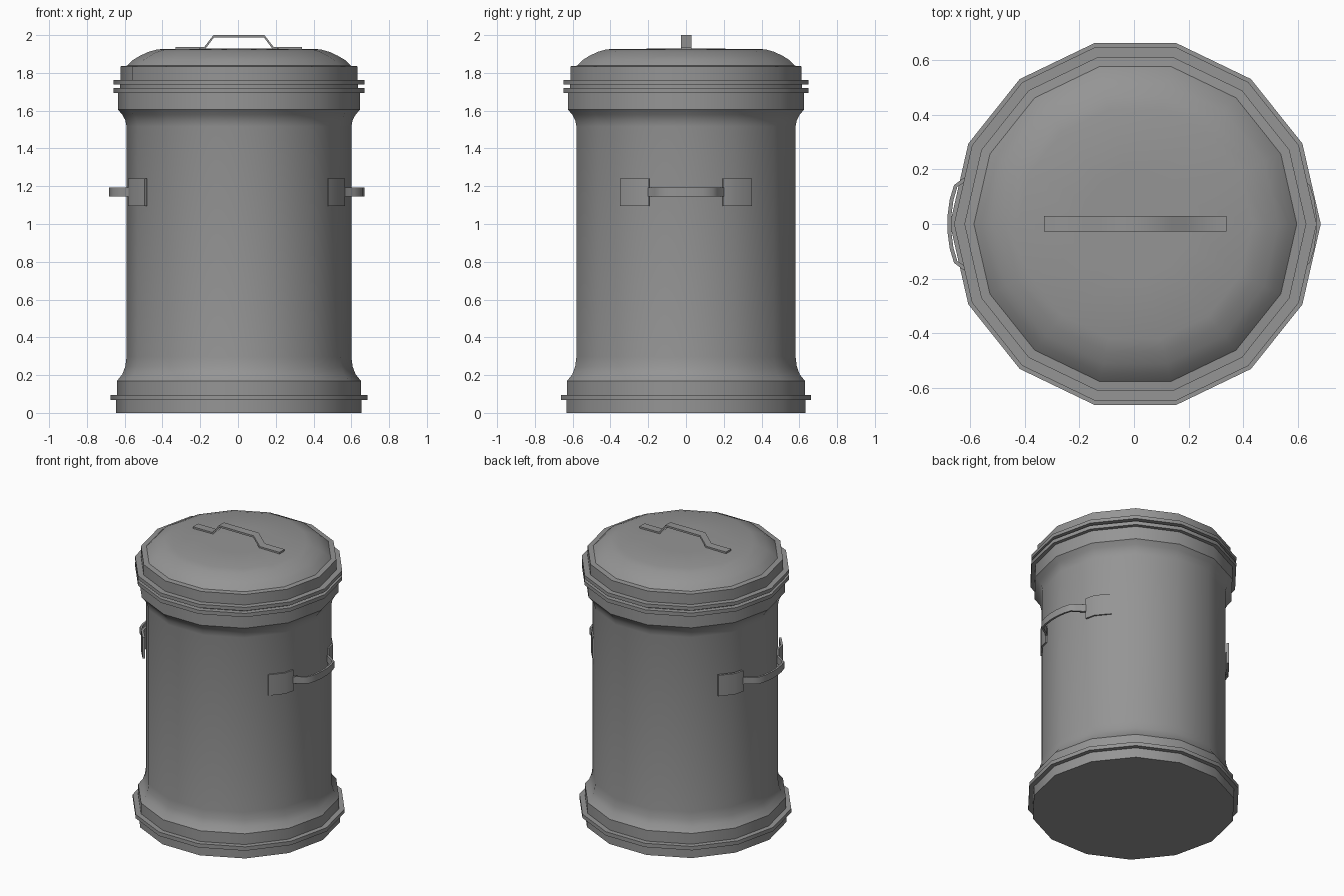
import bpy, bmesh, math
from mathutils import Vector

if "Cube" in bpy.data.objects:
    bpy.data.objects.remove(bpy.data.objects["Cube"])

SIDES = 14
SHIFT = 0.005  # left handle sticks out further, so the can sits slightly right

metal = bpy.data.materials.new("dark_grey")
metal.diffuse_color = (0.3, 0.3, 0.3, 1)
metal.use_nodes = True
metal.node_tree.nodes["Principled BSDF"].inputs["Base Color"].default_value = metal.diffuse_color


def finish(name, bm, angle):
    bmesh.ops.recalc_face_normals(bm, faces=bm.faces[:])
    bmesh.ops.translate(bm, verts=bm.verts[:], vec=(SHIFT, 0, 0))
    me = bpy.data.meshes.new(name)
    bm.to_mesh(me)
    bm.free()
    me.shade_smooth()
    me.set_sharp_from_angle(angle=math.radians(angle))
    me.materials.append(metal)
    ob = bpy.data.objects.new(name, me)
    bpy.context.collection.objects.link(ob)
    return ob


def lathe(name, profile):
    """Closed solid of revolution from (radius, z) points, bottom to top."""
    bm = bmesh.new()
    rings = [[bm.verts.new((r * math.cos(a), r * math.sin(a), z))
              for a in (2 * math.pi * i / SIDES for i in range(SIDES))]
             for r, z in profile]
    for lo, hi in zip(rings, rings[1:]):
        for i in range(SIDES):
            j = (i + 1) % SIDES
            bm.faces.new((lo[i], lo[j], hi[j], hi[i]))
    bm.faces.new(rings[0])
    bm.faces.new(rings[-1])
    return finish(name, bm, 33)


def strap(name, path, thick, w0, w1, place):
    """Flat bar along a 2D path; w0..w1 is its width, place maps (u, v, w) to xyz."""
    pts = [Vector(p) for p in path]
    bm = bmesh.new()
    rows = []
    for i, p in enumerate(pts):
        t = (pts[min(i + 1, len(pts) - 1)] - pts[max(i - 1, 0)]).normalized()
        q = p + Vector((t.y, -t.x)) * thick
        rows.append([bm.verts.new(place(*c, w))
                     for c, w in ((p, w0), (p, w1), (q, w1), (q, w0))])
    for a, b in zip(rows, rows[1:]):
        for i in range(4):
            j = (i + 1) % 4
            bm.faces.new((a[i], a[j], b[j], b[i]))
    bm.faces.new(rows[0])
    bm.faces.new(rows[-1])
    return finish(name, bm, 60)


# Can body with base band, flared ends and upper rim
lathe("can_body", [
    (0.65, 0), (0.65, 0.068), (0.68, 0.068), (0.68, 0.095), (0.645, 0.095),
    (0.645, 0.17), (0.617, 0.205), (0.602, 0.245), (0.595, 0.297),
    (0.595, 1.517), (0.602, 1.55), (0.617, 1.578), (0.64, 1.605),
    (0.64, 1.694), (0.665, 1.694), (0.665, 1.72), (0.62, 1.72)])

# Lid with rim ring, side wall, small step and domed top
lathe("lid", [
    (0.63, 1.72), (0.63, 1.738), (0.665, 1.738), (0.665, 1.762), (0.627, 1.762),
    (0.627, 1.835), (0.592, 1.838), (0.562, 1.868), (0.525, 1.89),
    (0.48, 1.911), (0.43, 1.925), (0.2, 1.928)])

# Lid handle
strap("lid_handle",
      [(0.335, 1.938), (0.183, 1.938), (0.135, 2.0),
       (-0.135, 2.0), (-0.183, 1.938), (-0.335, 1.938)],
      -0.013, -0.027, 0.029, lambda u, v, w: (u, w, v))

# Side handles: curved grip and two mounting plates on each side
grip = [(0.545, 0.215), (0.578, 0.185), (0.61, 0.165),
        (0.64, 0.143), (0.656, 0.09), (0.664, 0.03)]
grip = [(x, -y) for x, y in grip] + grip[::-1]
plate = [(0.462, 0.338), (0.531, 0.256), (0.546, 0.193)]
for side, sx, dx in (("right", 1, 0), ("left", -1, -0.025)):
    def place(u, v, w, sx=sx, dx=dx):
        return (sx * u + dx, v, w)
    strap(side + "_handle_grip", grip, -0.014, 1.146, 1.194, place)
    for end, sy in (("front", -1), ("back", 1)):
        strap(side + "_handle_plate_" + end, [(x, sy * y) for x, y in plate],
              -0.016 * sy, 1.095, 1.241, place)
